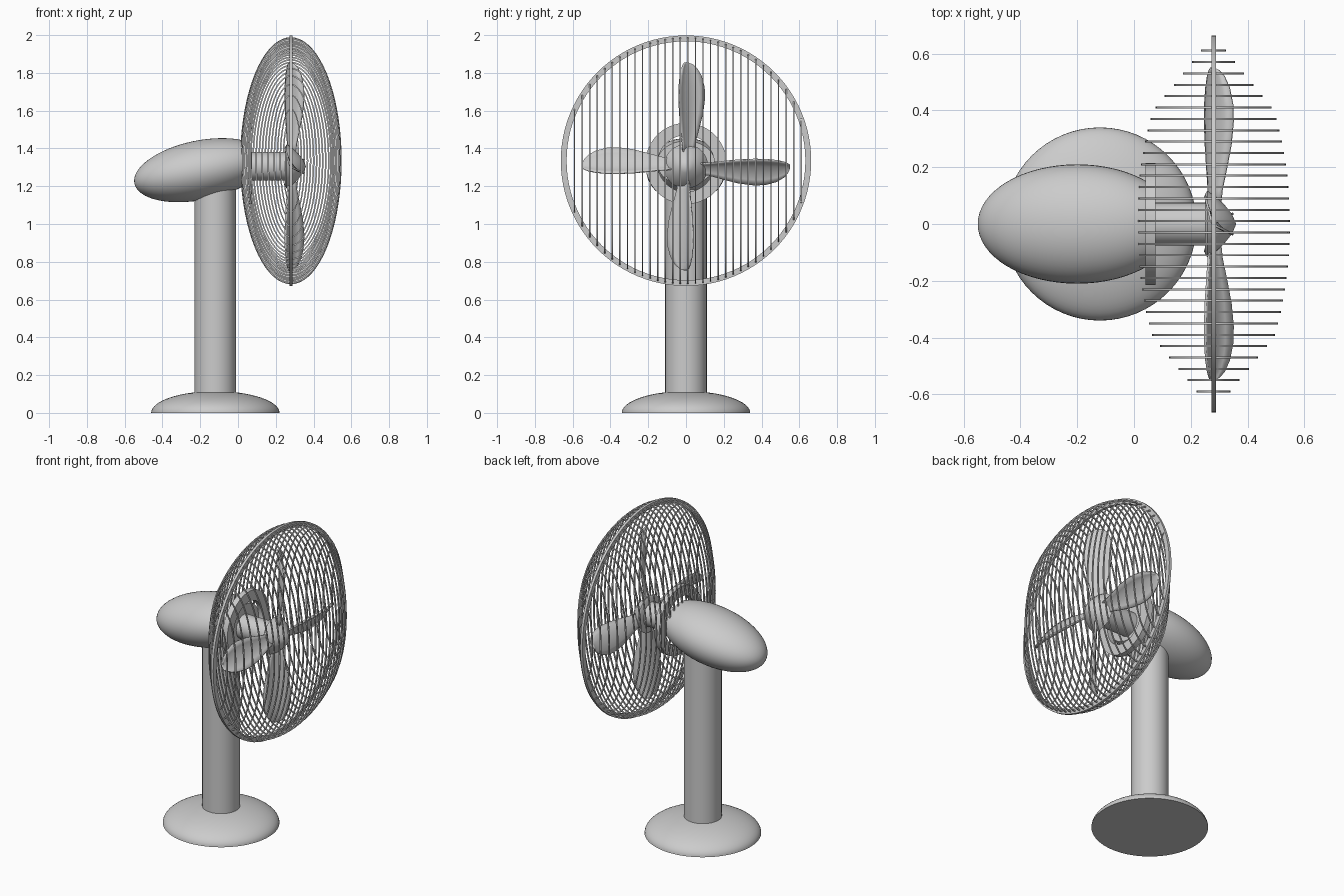
import bpy, bmesh
from math import sin, cos, pi, sqrt, radians
from mathutils import Vector, Matrix

cube = bpy.data.objects.get("Cube")
if cube:
    bpy.data.objects.remove(cube, do_unlink=True)

grey = bpy.data.materials.new("light_grey")
grey.use_nodes = True
grey.diffuse_color = (0.6, 0.6, 0.6, 1)
grey.node_tree.nodes["Principled BSDF"].inputs["Base Color"].default_value = (0.6, 0.6, 0.6, 1)

POLE_X, FAN_X, AXIS_Z, CAGE_Z = -0.12, 0.28, 1.305, 1.335


def finish(name, bm, smooth=True):
    bmesh.ops.recalc_face_normals(bm, faces=bm.faces)
    mesh = bpy.data.meshes.new(name)
    bm.to_mesh(mesh)
    bm.free()
    obj = bpy.data.objects.new(name, mesh)
    bpy.context.collection.objects.link(obj)
    mesh.materials.append(grey)
    if smooth:
        bpy.ops.object.select_all(action='DESELECT')
        obj.select_set(True)
        bpy.context.view_layer.objects.active = obj
        bpy.ops.object.shade_smooth_by_angle(angle=radians(40))
    return obj


def skin(bm, rows, wrap_rows=False, wrap_cols=True):
    """Bridge rows of points into quads."""
    verts = [[bm.verts.new(p) for p in row] for row in rows]
    n, m = len(rows), len(rows[0])
    for i in range(n if wrap_rows else n - 1):
        for j in range(m if wrap_cols else m - 1):
            a, b = verts[i], verts[(i + 1) % n]
            k = (j + 1) % m
            bm.faces.new((a[j], a[k], b[k], b[j]))


def lathe(name, profile, origin, along_x=False, closed=False, steps=64):
    """Revolve (radius, height) points about z, or about x."""
    bm = bmesh.new()
    rows = []
    for r, h in profile:
        ring = [(r * cos(2 * pi * i / steps), r * sin(2 * pi * i / steps)) for i in range(steps)]
        rows.append([Vector((h, u, v) if along_x else (u, v, h)) + Vector(origin) for u, v in ring])
    skin(bm, rows, wrap_rows=closed)
    bmesh.ops.remove_doubles(bm, verts=bm.verts, dist=1e-5)
    return finish(name, bm)


# Domed base and pole
dome = [(0.34 * cos(a), 0.115 * sin(a)) for a in (pi / 2 * i / 16 for i in range(17))]
lathe("base", [(0, 0)] + dome, (POLE_X, 0, 0))
lathe("pole", [(0, 0.08), (0.11, 0.08), (0.11, 1.22), (0, 1.22)], (POLE_X, 0, 0))

# Motor housing: leaning egg cut flat at the fan end
bm = bmesh.new()
bmesh.ops.create_uvsphere(bm, u_segments=48, v_segments=32, radius=1,
                          matrix=Matrix.Rotation(pi / 2, 4, 'Y'))
for v in bm.verts:
    x, y, z = v.co
    v.co = (-0.2 + 0.35 * x, 0.21 * y, 1.285 + 0.16 * z + 0.056 * x)
cut = bmesh.ops.bisect_plane(bm, geom=bm.verts[:] + bm.edges[:] + bm.faces[:],
                             plane_co=(0.04, 0, 0), plane_no=(1, 0, 0), clear_outer=True)
bmesh.ops.holes_fill(bm, edges=[e for e in cut["geom_cut"] if isinstance(e, bmesh.types.BMEdge)])
finish("motor_housing", bm)

# Collar ring, shaft and pointed hub
lathe("collar_ring", [(0.15, 0.04), (0.215, 0.04), (0.215, 0.075), (0.15, 0.075)],
      (0, 0, 1.32), True, True)
lathe("shaft", [(0, 0.0), (0.075, 0.0), (0.075, 0.28), (0, 0.28)], (0, 0, AXIS_Z), True)
lathe("hub", [(0, 0.25), (0.105, 0.25), (0.117, 0.258), (0.1, 0.285), (0.072, 0.315),
              (0.035, 0.345), (0, 0.36)], (0, 0, AXIS_Z), True)

# Four cupped blades: section is (sideways, forward), scaled along the span
section = [(0.1, -0.025), (0.07, -0.018), (0.035, -0.005), (0.0, 0.02), (-0.025, 0.045), (-0.037, 0.075)]
span = [(0.06, 0.4), (0.12, 0.48), (0.2, 0.7), (0.28, 0.9), (0.36, 1), (0.42, 0.98),
        (0.48, 0.82), (0.52, 0.58), (0.54, 0.36), (0.55, 0.12)]
for k, side in enumerate(("left", "top", "right", "bottom")):
    a = k * pi / 2
    radial = Vector((0, cos(a), sin(a)))
    tangent = Vector((0, sin(a), -cos(a)))
    centre = Vector((FAN_X - 0.005, 0, AXIS_Z))
    bm = bmesh.new()
    skin(bm, [[centre + radial * r + tangent * (t * w) + Vector((f * w, 0, 0)) for t, f in section]
              for r, w in span], wrap_cols=False)
    blade = finish(side + "_blade", bm)
    mod = blade.modifiers.new("thickness", 'SOLIDIFY')
    mod.thickness, mod.offset = 0.008, 0

# Cage rim
lathe("cage_rim", [(0.632, -0.008), (0.663, -0.008), (0.663, 0.008), (0.632, 0.008)],
      (FAN_X, 0, CAGE_Z), True, True, 96)

# Cage wires: upright oval loops, slimmer towards the sides
bm = bmesh.new()
for i in range(31):
    y = 0.61 - 0.04 * i
    tall = sqrt(0.65 ** 2 - y * y)
    deep = min(0.265 * tall / 0.65, 0.2 - 0.8 * (abs(y) - 0.41))
    rows = []
    for s, d in ((-1, -1), (1, -1), (1, 1), (-1, 1)):
        g, dy = 0.004 * s, 0.0035 * d
        rows.append([(FAN_X + (deep + g) * cos(t), y + dy, CAGE_Z + (tall + g) * sin(t))
                     for t in (2 * pi * j / 72 for j in range(72))])
    skin(bm, rows, wrap_rows=True)
finish("cage_wires", bm)
